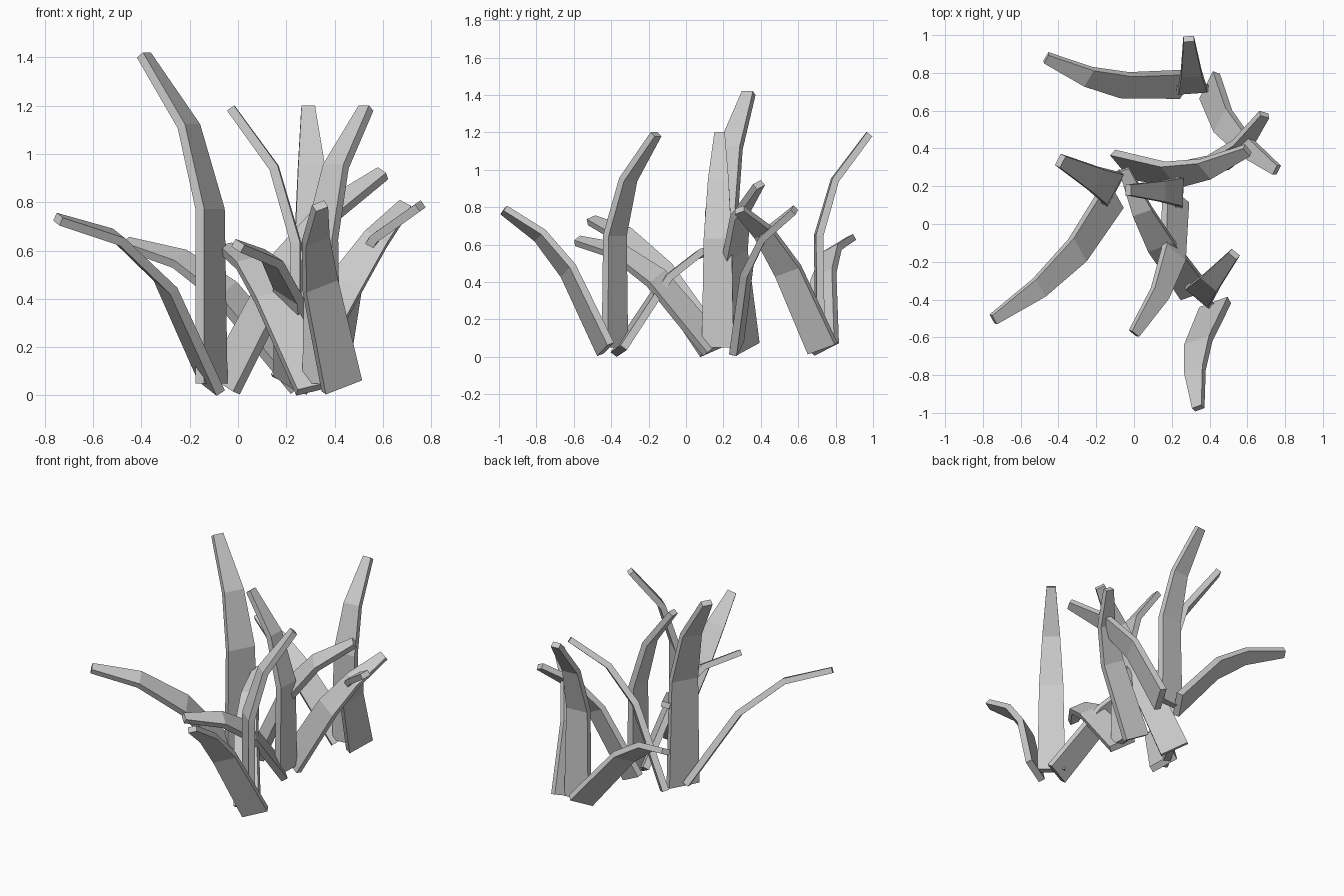
import bpy, bmesh
from mathutils import Vector as V

if "Cube" in bpy.data.objects:
    bpy.data.objects.remove(bpy.data.objects["Cube"])

# base, knee and tip of each blade's centre line, plus its base width
BLADES = [
    # tall upright blades
    ((-.11, .19, .05), (-.115, .19, .77), (-.39, .335, 1.41), .205),
    ((.24, .17, .05), (.24, .17, .63), (-.03, .18, 1.19), .17),
    ((.31, .715, .05), (.31, .71, .65), (.29, .98, 1.19), .17),
    ((.345, -.38, .05), (.345, -.38, .65), (.53, -.16, 1.19), .17),
    # leaning blades
    ((-.11, .15, .04), (-.30, -.14, .46), (-.745, -.505, .73), .17),
    ((.22, .15, .05), (.21, -.16, .42), (0, -.58, .62), .165),
    ((.43, -.43, .04), (.34, -.63, .46), (.34, -.975, .785), .17),
    ((.40, .73, .045), (.47, .545, .46), (.755, .285, .785), .17),
    ((.21, .27, .045), (.447, .325, .463), (.69, .58, .785), .165),
    ((-.06, .315, .045), (.20, .26, .545), (.60, .39, .92), .18),
    ((.27, .74, .05), (-.05, .735, .43), (-.465, .88, .63), .165),
    ((.32, -.36, .03), (.14, -.11, .41), (-.05, .29, .61), .165),
]
TAPER = (1, .88, .65, .33)
THICK = (.042, .04, .038, .036)


def blade(index, base, knee, tip, width):
    base, knee, tip = V(base), V(knee), V(tip)
    chord = tip - base
    bow = (knee - base) - (knee - base).project(chord)
    side = chord.cross(bow).normalized()
    path = [base, knee, base + chord * .76 + bow * .88, tip]
    dirs = [(b - a).normalized() for a, b in zip(path, path[1:])]
    bm = bmesh.new()
    rings = []
    for i, p in enumerate(path):
        # mitred rectangular section at each bend
        tangent = (dirs[max(i - 1, 0)] + dirs[min(i, 2)]).normalized()
        n = side.cross(tangent) * THICK[i] / 2
        w = side * width * TAPER[i] / 2
        rings.append([bm.verts.new(p + w * a + n * b)
                      for a, b in ((-1, -1), (1, -1), (1, 1), (-1, 1))])
    for r, s in zip(rings, rings[1:]):
        for k in range(4):
            bm.faces.new((r[k], r[(k + 1) % 4], s[(k + 1) % 4], s[k]))
    bm.faces.new(rings[0][::-1])
    bm.faces.new(rings[-1])
    bmesh.ops.recalc_face_normals(bm, faces=bm.faces)
    name = f"grass_blade_{index + 1:02d}"
    mesh = bpy.data.meshes.new(name)
    bm.to_mesh(mesh)
    bm.free()
    bpy.context.collection.objects.link(bpy.data.objects.new(name, mesh))


for i, spec in enumerate(BLADES):
    blade(i, *spec)
